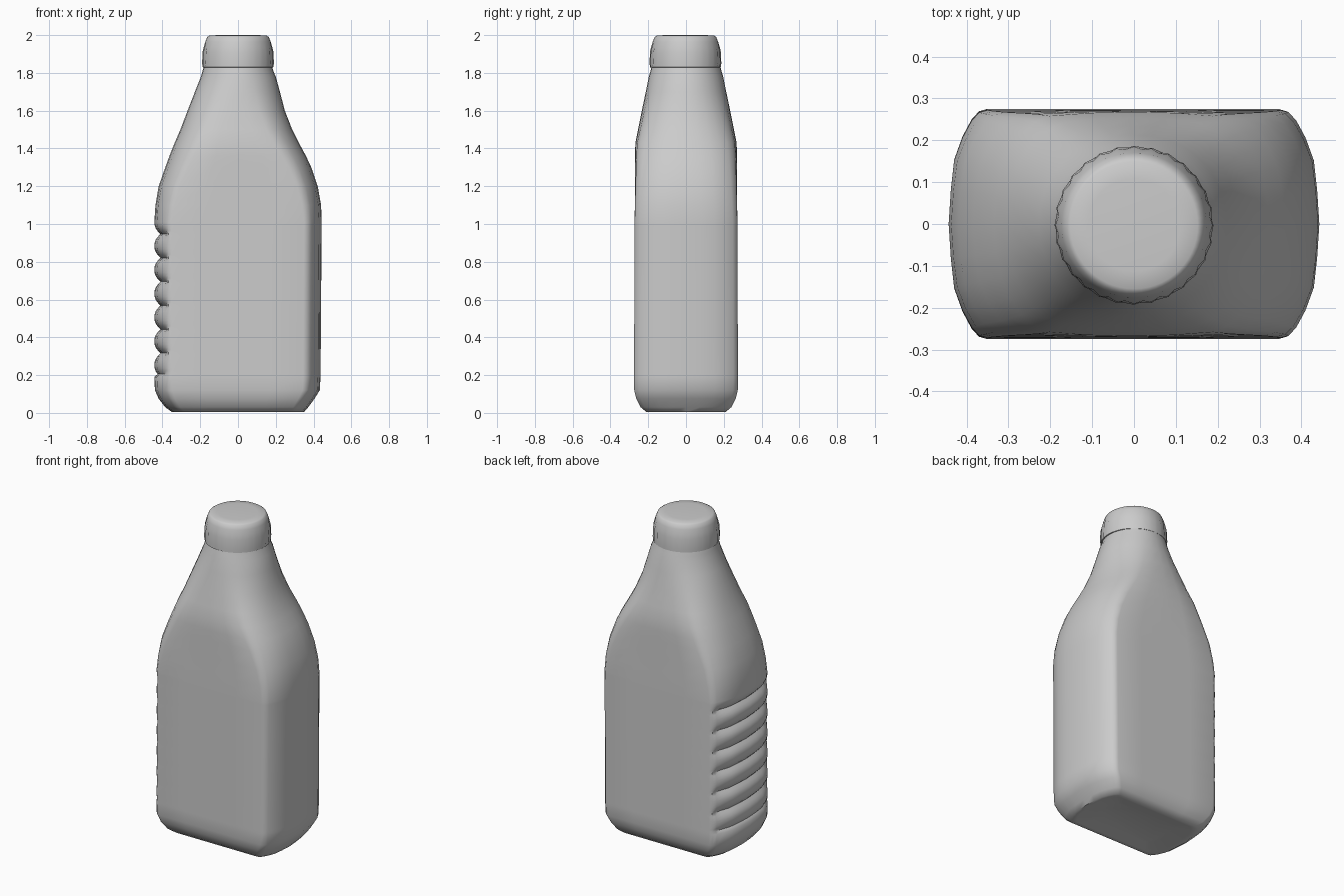
import bpy, bmesh, math

if "Cube" in bpy.data.objects:
    bpy.data.objects.remove(bpy.data.objects["Cube"])

# quarter outline of the boxy body section (flat faces, bowed ends), unit size
QUARTER = [(1, 0), (.988, .3), (.97, .56), (.925, .76), (.875, .91),
           (.835, .98), (.79, 1), (.4, 1), (0, 1)]

# body stations: z, left x, right x, half depth, roundness (0 box, 1 ellipse)
STATIONS = [(.005, -.35, .35, .21, 0), (.03, -.385, .372, .24, 0),
            (.075, -.42, .405, .263, 0), (.12, -.44, .433, .274, 0),
            (.19, -.443, .437, .275, 0), (1.01, -.443, .443, .272, 0),
            (1.1, -.437, .44, .271, .05), (1.2, -.42, .422, .27, .13),
            (1.3, -.385, .388, .27, .26), (1.36, -.363, .36, .27, .36),
            (1.43, -.335, .322, .268, .48), (1.5, -.305, .287, .254, .61),
            (1.6, -.267, .248, .234, .78), (1.7, -.228, .222, .213, .93),
            (1.78, -.196, .2, .197, 1), (1.81, -.188, .187, .188, 1),
            (1.85, -.176, .176, .178, 1)]
RIB_LOW, RIB_HIGH, RIBS = .19, 1.01, 6.5


def full_outline(quarter):
    """Mirror a quarter outline into a closed loop."""
    half = quarter + [(-x, y) for x, y in reversed(quarter[:-1])]
    return half + [(x, -y) for x, y in reversed(half[1:-1])]


BOX = full_outline(QUARTER)
ROUND = full_outline([(math.cos(math.pi * i / 16), math.sin(math.pi * i / 16))
                      for i in range(9)])


def section(z, left, right, depth, roundness):
    mid, half = (left + right) / 2, (right - left) / 2
    points = []
    for (bx, by), (rx, ry) in zip(BOX, ROUND):
        u = bx + (rx - bx) * roundness
        v = by + (ry - by) * roundness
        x = mid + half * u
        # scalloped finger grip on the left end
        if RIB_LOW < z < RIB_HIGH and u < -.83:
            phase = (z - RIB_LOW) / (RIB_HIGH - RIB_LOW) * RIBS
            groove = (1 - abs(math.sin(math.pi * phase))) ** 1.3
            x += .032 * groove * min(1, (-u - .83) / .09)
        points.append((x, depth * v, z))
    return points


def loft(name, loops, angle):
    """Skin a stack of loops and close both ends."""
    bm = bmesh.new()
    rings = [[bm.verts.new(p) for p in loop] for loop in loops]
    for a, b in zip(rings, rings[1:]):
        for i in range(len(a)):
            j = (i + 1) % len(a)
            bm.faces.new((a[i], a[j], b[j], b[i]))
    bm.faces.new(rings[0][::-1])
    bm.faces.new(rings[-1])
    bmesh.ops.recalc_face_normals(bm, faces=bm.faces)
    mesh = bpy.data.meshes.new(name)
    bm.to_mesh(mesh)
    bm.free()
    obj = bpy.data.objects.new(name, mesh)
    bpy.context.collection.objects.link(obj)
    bpy.context.view_layer.objects.active = obj
    obj.select_set(True)
    bpy.ops.object.shade_smooth_by_angle(angle=math.radians(angle))
    obj.select_set(False)
    return obj


# bottle body, with a shallow recess underneath and extra loops along the grip
base = STATIONS[0]
loops = [section(.02, -.24, .24, .12, 0), section(.006, -.32, .32, .185, 0)]
for s in STATIONS:
    loops.append(section(*s))
    if s[0] == RIB_LOW:
        top = STATIONS[STATIONS.index(s) + 1]
        for k in range(1, 52):
            loops.append(section(*[a + (b - a) * k / 52
                                   for a, b in zip(s, top)]))
loft("bottle_body", loops, 50)

# screw cap with fluted skirt: z, radius, flute depth
CAP = [(1.825, .17, 0), (1.83, .187, 0), (1.85, .19, .006),
       (1.91, .188, .006), (1.935, .182, .004), (1.965, .173, 0),
       (1.99, .163, 0), (1.997, .152, 0), (2.0, .11, 0)]
SIDES = 56
cap_loops = []
for z, r, flute in CAP:
    ring = []
    for i in range(SIDES):
        a = 2 * math.pi * i / SIDES
        q = r - (flute if i % 2 else 0)
        ring.append((q * math.cos(a), q * math.sin(a) - .003, z))
    cap_loops.append(ring)
loft("screw_cap", cap_loops, 50)
